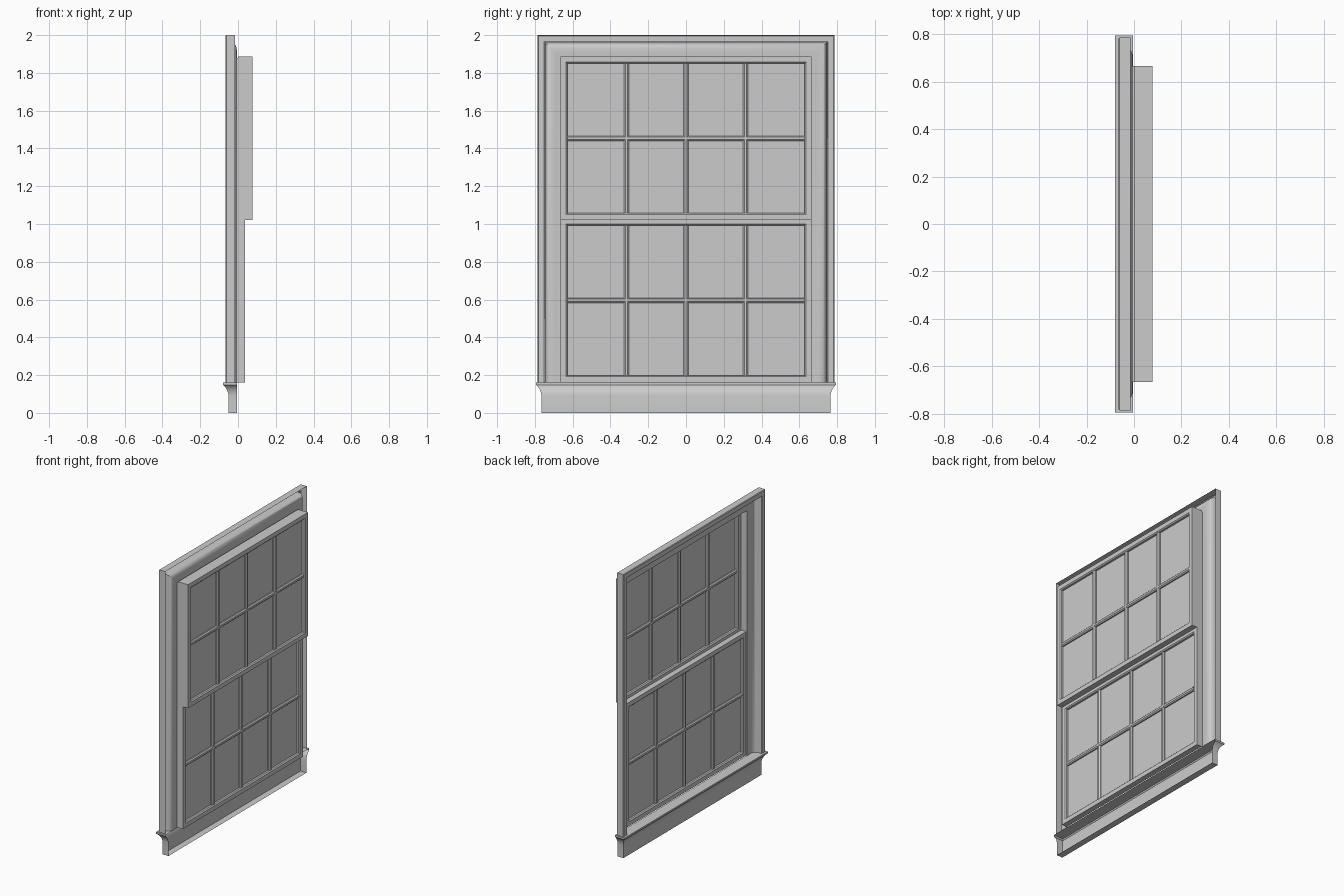
import bpy, bmesh

if "Cube" in bpy.data.objects:
    bpy.data.objects.remove(bpy.data.objects["Cube"])

def make(name, verts, faces, smooth=False):
    me = bpy.data.meshes.new(name)
    me.from_pydata(verts, [], faces)
    bm = bmesh.new()
    bm.from_mesh(me)
    bmesh.ops.recalc_face_normals(bm, faces=bm.faces)
    bm.to_mesh(me)
    bm.free()
    ob = bpy.data.objects.new(name, me)
    bpy.context.collection.objects.link(ob)
    if smooth:
        bpy.context.view_layer.objects.active = ob
        ob.select_set(True)
        bpy.ops.object.shade_smooth_by_angle()
        ob.select_set(False)
    return ob

def sweep(name, profile, stations, closed_path=False, closed_profile=False, smooth=False):
    """stations: functions placing a profile point (a, b) at each mitred corner"""
    n, m = len(profile), len(stations)
    verts = [f(a, b) for f in stations for a, b in profile]
    faces = []
    for i in range(m if closed_path else m - 1):
        for j in range(n if closed_profile else n - 1):
            k, l = (i + 1) % m, (j + 1) % n
            faces.append((i*n + j, i*n + l, k*n + l, k*n + j))
    return make(name, verts, faces, smooth)

def u_path(hw, z0, z1):
    return [lambda x, d: (x, -hw + d, z0), lambda x, d: (x, -hw + d, z1 - d),
            lambda x, d: (x, hw - d, z1 - d), lambda x, d: (x, hw - d, z0)]

def ring_path(hw, z0, z1):
    return [lambda x, d: (x, -hw + d, z0 + d), lambda x, d: (x, -hw + d, z1 - d),
            lambda x, d: (x, hw - d, z1 - d), lambda x, d: (x, hw - d, z0 + d)]

# Casing: open-backed moulding with raised outer band and cove
casing = [(-.015, 0), (-.062, 0), (-.066, .004), (-.066, .034), (-.062, .038),
          (-.045, .039), (-.03, .042), (-.019, .047), (-.011, .056),
          (-.007, .07), (-.006, .085), (-.008, .1), (-.008, .12), (0, .12)]
sweep("casing", casing, u_path(.785, .16, 2), smooth=True)

# Sill apron: flared cove with mitred returns, hollow at the back (out, z)
apron = [(0, 0), (0, .09), (.002, .105), (.007, .12), (.014, .132),
         (.022, .142), (.03, .148), (.03, .16)]
xb, xf, hy = -.004, -.05, .765
sweep("sill_apron", apron,
      [lambda o, z: (xb, -hy - o, z), lambda o, z: (xf - o, -hy - o, z),
       lambda o, z: (xf - o, hy + o, z), lambda o, z: (xb, hy + o, z)], smooth=True)
for name, o, z in (("sill_top", .03, .16), ("sill_bottom", 0, 0)):
    make(name, [(xb, -hy - o, z), (xf - o, -hy - o, z), (xf - o, hy + o, z), (xb, hy + o, z)],
         [(0, 1, 2, 3)])

# Jamb lining in front of the upper sash
sweep("jamb_lining", [(0, 0), (.04, 0)], u_path(.665, 1.02, 1.887))

def bar(name, axis, centre, lo, hi, x0, x1, w=.0135):
    """glazing bar with chamfered edges, along y or z"""
    c = .007
    prof = [(x0, -w + c), (x0, w - c), (x0 + c, w), (x1 - c, w),
            (x1, w - c), (x1, -w + c), (x1 - c, -w), (x0 + c, -w)]
    if axis == "z":
        st = [lambda x, t: (x, centre + t, lo), lambda x, t: (x, centre + t, hi)]
    else:
        st = [lambda x, t: (x, lo, centre + t), lambda x, t: (x, hi, centre + t)]
    sweep(name, prof, st, closed_profile=True)

def sash(name, x0, x1, z0, z1):
    hw, r = .665, .037
    # Frame
    prof = [(x0, 0), (x0, r - .007), (x0 + .007, r), (x1 - .007, r), (x1, r - .007), (x1, 0)]
    sweep(name + "_frame", prof, ring_path(hw, z0, z1), True, True)
    # Glass
    xm, g = (x0 + x1) / 2, hw - r
    make(name + "_glass", [(xm, -g, z0 + r), (xm, g, z0 + r), (xm, g, z1 - r), (xm, -g, z1 - r)],
         [(0, 1, 2, 3)])
    # Glazing bars
    for i, y in enumerate((-.315, 0, .315)):
        bar(f"{name}_upright_bar_{i}", "z", y, z0 + r, z1 - r, x0 + .005, x1 - .005)
    bar(name + "_cross_bar", "y", (z0 + z1) / 2, -g, g, x0 + .005, x1 - .005)

sash("upper_sash", .038, .078, 1.02, 1.887)
sash("lower_sash", -.002, .038, .162, 1.03)
